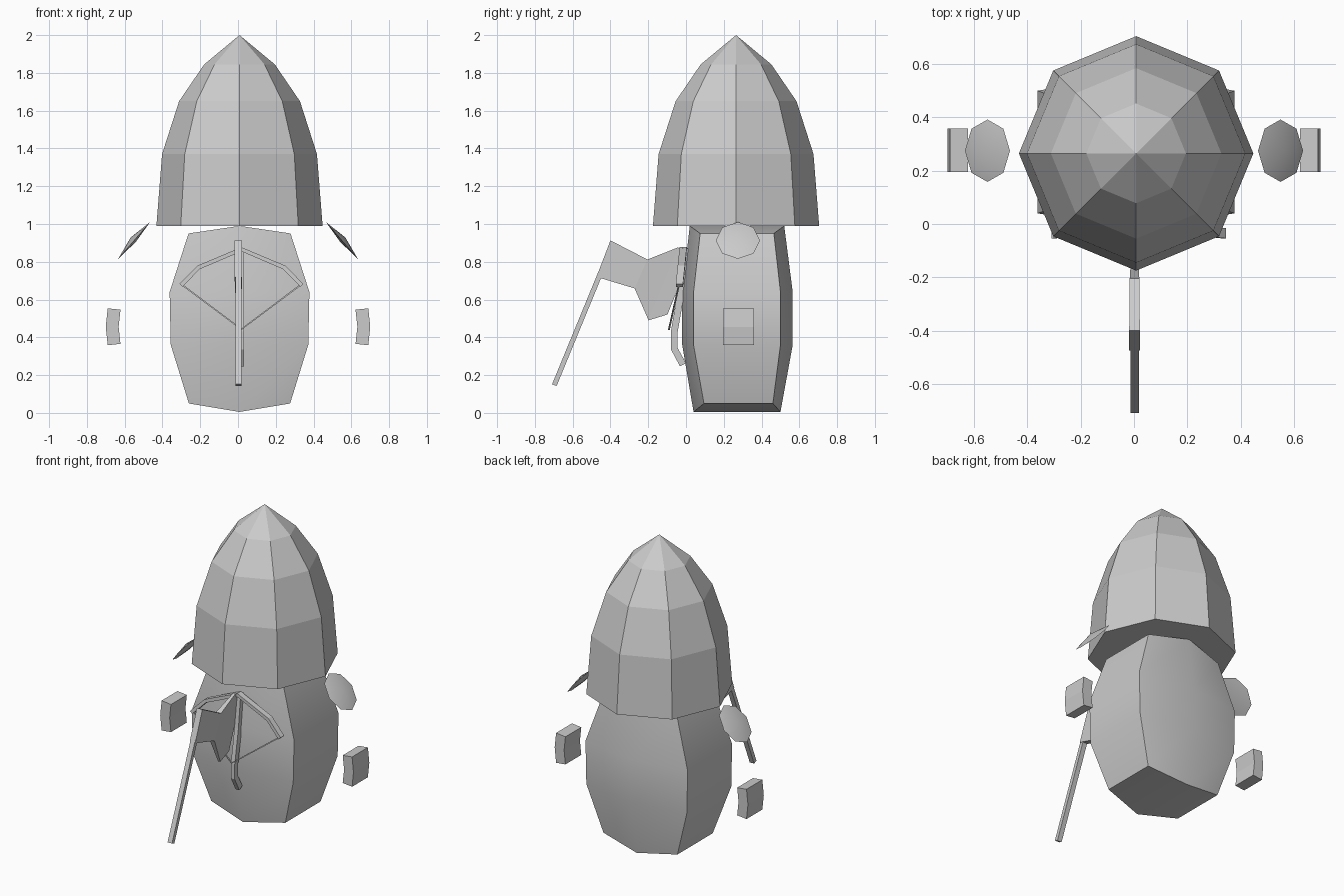
import bpy, bmesh
from math import sin, cos, tau, radians
from mathutils import Vector as V

if "Cube" in bpy.data.objects:
    bpy.data.objects.remove(bpy.data.objects["Cube"])


def loft(name, rings, smooth=False):
    """Skin equal-sized rings of points, with caps split across the middle."""
    bm = bmesh.new()
    rows = [[bm.verts.new(p) for p in r] for r in rings]
    n = len(rows[0])
    for a, b in zip(rows, rows[1:]):
        for i in range(n):
            j = (i + 1) % n
            bm.faces.new((a[i], a[j], b[j], b[i]))
    h = n // 2
    for r in (rows[0], rows[-1]):
        bm.faces.new(r[:h + 1])
        bm.faces.new(r[h:] + r[:1])
    bmesh.ops.remove_doubles(bm, verts=bm.verts, dist=0.0005)
    bmesh.ops.recalc_face_normals(bm, faces=bm.faces)
    me = bpy.data.meshes.new(name)
    bm.to_mesh(me)
    bm.free()
    ob = bpy.data.objects.new(name, me)
    bpy.context.collection.objects.link(ob)
    if smooth:
        bpy.ops.object.select_all(action='DESELECT')
        bpy.context.view_layer.objects.active = ob
        ob.select_set(True)
        bpy.ops.object.shade_smooth_by_angle(angle=radians(30))
    return ob


def bar(name, path, across, half_across, half_thick):
    """Rectangular bar swept along a path; across is its fixed width axis."""
    pts, across = [V(p) for p in path], V(across)
    rings = []
    for i, p in enumerate(pts):
        t = pts[min(i + 1, len(pts) - 1)] - pts[max(i - 1, 0)]
        u = t.cross(across).normalized() * half_thick
        w = across * half_across
        rings.append([p + u + w, p - u + w, p - u - w, p + u - w])
    return loft(name, rings)


CX, CY = 0.008, 0.265

# Hood: eight-sided pointed dome
hood = [(0.99, 0.44), (1.37, 0.41), (1.65, 0.32), (1.845, 0.187), (2.0, 0)]
loft("hood", [[(CX + r * cos(tau * i / 8), CY + r * sin(tau * i / 8), z)
               for i in range(8)] for z, r in hood])

# Body: six-sided barrel with softly ridged front and back
# centre z, side z, half width, front/back ridge y, front/back side y
levels = [(0.005, 0.05, 0.268, 0.04, 0.50, 0.095, 0.46),
          (0.36, 0.36, 0.364, -0.02, 0.565, 0.04, 0.50),
          (0.64, 0.64, 0.37, -0.02, 0.565, 0.04, 0.50),
          (0.99, 0.95, 0.27, 0.02, 0.52, 0.075, 0.465)]
loft("body", [[(CX, f, zc), (CX + w, sf, zs), (CX + w, sb, zs),
               (CX, b, zc), (CX - w, sb, zs), (CX - w, sf, zs)]
              for zc, zs, w, f, b, sf, sb in levels], smooth=True)

for s, side in ((1, "right"), (-1, "left")):
    # Hand: bent block
    bar(side + "_hand", [(s * 0.656, 0.277, 0.362), (s * 0.666, 0.277, 0.456),
                         (s * 0.656, 0.277, 0.55)], (0, 1, 0), 0.082, 0.034)
    # Shoulder plate: tilted, slightly domed octagon
    mid = V((s * 0.55, 0.275, 0.913))
    along = V((s * 0.0845, 0, -0.0975))
    out = V((s * 0.755, 0, 0.655))
    loft(side + "_shoulder",
         [[mid + along * k * cos(tau * i / 8) + V((0, 0.117 * k * sin(tau * i / 8), 0))
           + out * d for i in range(8)]
          for k, d in ((0, -0.012), (1, 0), (0, 0.024))], smooth=True)

# Axe: handle and wedge-shaped head
bar("axe_handle", [(0.002, -0.697, 0.147), (0.002, -0.455, 0.735)], (1, 0, 0), 0.016, 0.013)
head = [((-0.40, 0.913), (-0.474, 0.72), 0.02),
        ((-0.204, 0.812), (-0.272, 0.659), 0.018),
        ((-0.04, 0.877), (-0.198, 0.49), 0.008),
        ((0.009, 0.786), (-0.098, 0.521), 0.002)]
loft("axe_head", [[(0.002 + h, *top), (0.002 - h, *top), (0.002 - h, *low), (0.002 + h, *low)]
                  for top, low, h in head])

# Crossbow: curved stock, limb and string
BX = 0.018
bar("crossbow_stock", [(BX, 0.0, 0.87), (BX, -0.024, 0.65), (BX, -0.062, 0.43),
                       (BX, -0.062, 0.34), (BX, -0.016, 0.255)], (1, 0, 0), 0.014, 0.018)
bar("crossbow_limb", [(BX - 0.32, -0.035, 0.675), (BX - 0.227, -0.025, 0.77),
                      (BX, -0.015, 0.866),
                      (BX + 0.227, -0.025, 0.77), (BX + 0.32, -0.035, 0.675)],
    (0, 1, 0), 0.019, 0.011)
bar("crossbow_string", [(BX - 0.31, -0.038, 0.675), (BX, -0.09, 0.443),
                        (BX + 0.31, -0.038, 0.675)], (0, 1, 0), 0.004, 0.004)
